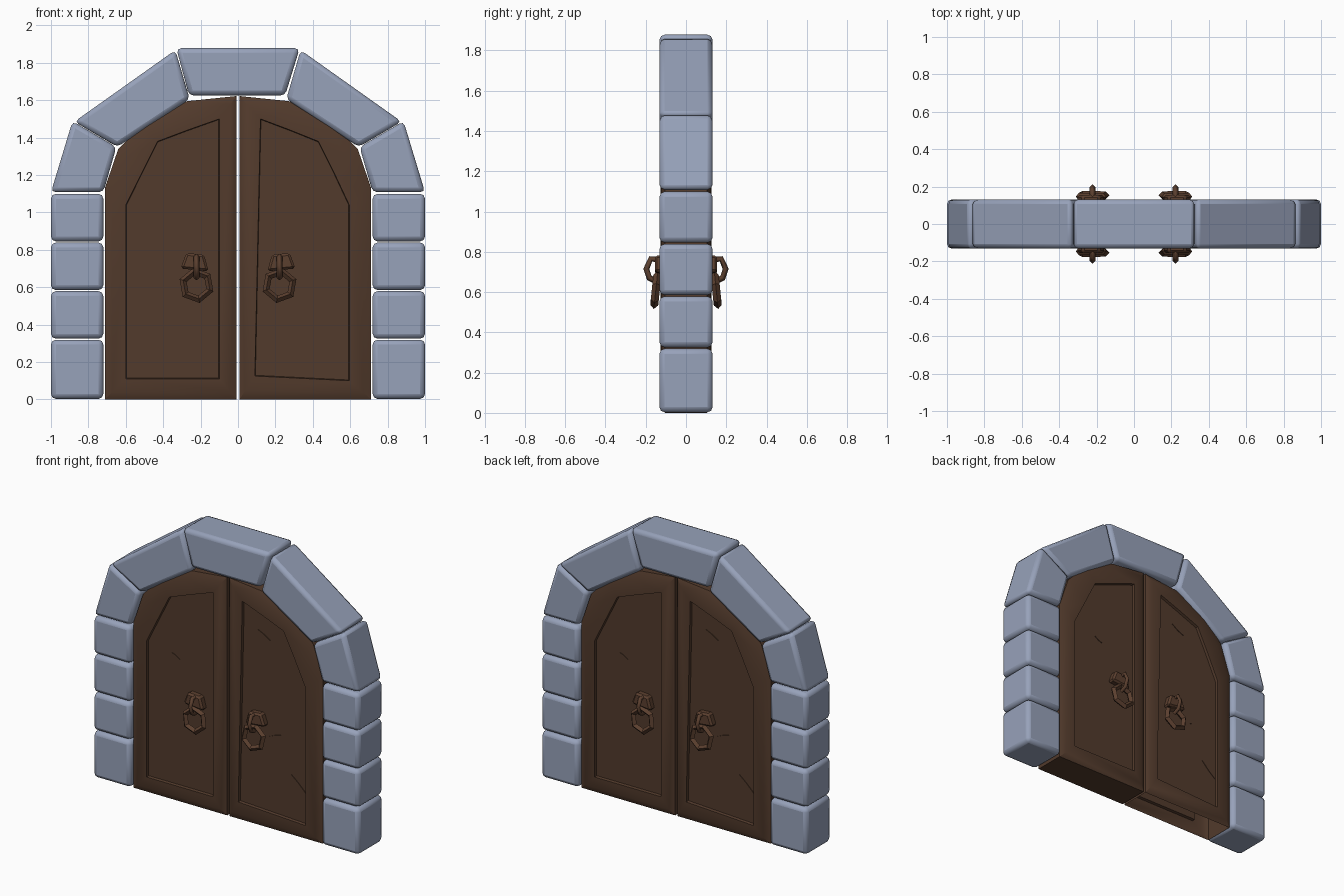
import bpy, bmesh
from math import pi, radians
from mathutils import Matrix, Vector

cube = bpy.data.objects.get("Cube")
if cube:
    bpy.data.objects.remove(cube, do_unlink=True)


def material(name, rgb):
    m = bpy.data.materials.new(name)
    m.use_nodes = True
    m.diffuse_color = (*rgb, 1)
    bsdf = m.node_tree.nodes["Principled BSDF"]
    bsdf.inputs["Base Color"].default_value = (*rgb, 1)
    bsdf.inputs["Roughness"].default_value = 0.8
    return m


STONE = material("blue_grey_stone", (0.31, 0.36, 0.49))
WOOD = material("dark_brown_wood", (0.085, 0.043, 0.025))
METAL = material("rusty_brown_metal", (0.105, 0.05, 0.028))


def finish(name, bm, mat, smooth=None, bevel=0, segments=2):
    """Turn a bmesh into an object with optional rounded edges."""
    bmesh.ops.recalc_face_normals(bm, faces=bm.faces)
    me = bpy.data.meshes.new(name)
    bm.to_mesh(me)
    bm.free()
    me.materials.append(mat)
    ob = bpy.data.objects.new(name, me)
    bpy.context.collection.objects.link(ob)
    if bevel:
        mod = ob.modifiers.new("round_edges", "BEVEL")
        mod.width, mod.segments = bevel, segments
    if smooth:
        bpy.ops.object.select_all(action="DESELECT")
        ob.select_set(True)
        bpy.context.view_layer.objects.active = ob
        bpy.ops.object.shade_smooth_by_angle(angle=radians(smooth))
    return ob


def loop(bm, pts, y):
    return [bm.verts.new((x, y, z)) for x, z in pts]


def bridge(bm, a, b):
    for i in range(len(a)):
        j = (i + 1) % len(a)
        bm.faces.new((a[i], a[j], b[j], b[i]))


def prism(pts, y0, y1):
    bm = bmesh.new()
    a, b = loop(bm, pts, y0), loop(bm, pts, y1)
    bm.faces.new(a)
    bm.faces.new(b)
    bridge(bm, a, b)
    return bm


def stone(name, pts):
    finish(name, prism(pts, -0.132, 0.132), STONE, 80, 0.026)


# Stone pillars and arch wedges, left and right
wedges = [
    [(1, 1.108), (0.72, 1.108), (0.65, 1.35), (0.885, 1.488)],
    [(0.875, 1.485), (0.645, 1.35), (0.258, 1.605), (0.335, 1.868)],
]
levels = [0.003, 0.325, 0.585, 0.845, 1.105]
for side, s in (("left", 1), ("right", -1)):
    for i in range(4):
        lo, hi = levels[i], levels[i + 1] - 0.006
        stone(f"{side}_pillar_stone_{i + 1}",
              [(s * 0.72, lo), (s, lo), (s, hi), (s * 0.72, hi)])
    for i, pts in enumerate(wedges):
        stone(f"{side}_arch_stone_{i + 1}", [(s * x, z) for x, z in pts])
stone("keystone", [(-0.33, 1.878), (0.33, 1.878), (0.252, 1.625), (-0.262, 1.625)])


# Doors: rounded rim around a sunken panel on both faces
outline = [(0.008, 0), (0.712, 0), (0.712, 1.13), (0.64, 1.34),
           (0.5, 1.48), (0.27, 1.595), (0.008, 1.622)]
panel_a = [(0.1, 0.11), (0.6, 0.11), (0.6, 1.04), (0.515, 1.21),
           (0.43, 1.38), (0.27, 1.44), (0.1, 1.5)]
panel_b = [(0.09, 0.125), (0.595, 0.1), (0.595, 1.04), (0.515, 1.21),
           (0.43, 1.38), (0.28, 1.44), (0.12, 1.5)]


def toward(a, b, t):
    return [tuple(Vector(p).lerp(Vector(q), t)) for p, q in zip(a, b)]


def door(side, s, front, back):
    bm = bmesh.new()
    rims = []
    for panel, d in ((front, -1), (back, 1)):
        mid = toward(outline, panel, 0.35)
        sunk = [(x + (0.35 - x) * 0.012, z + (0.8 - z) * 0.006) for x, z in panel]
        rings = []
        for pts, depth in ((outline, 0.105), (mid, 0.124), (panel, 0.126), (sunk, 0.108)):
            rings.append(loop(bm, [(s * x, z) for x, z in pts], d * depth))
        for a, b in zip(rings, rings[1:]):
            bridge(bm, a, b)
        bm.faces.new(rings[-1])
        rims.append(rings[0])
    bridge(bm, *rims)
    bmesh.ops.recalc_face_normals(bm, faces=bm.faces)
    if side == "right":  # this leaf is open underneath
        under = [f for f in bm.faces if f.normal.z < -0.99]
        bmesh.ops.delete(bm, geom=under, context="FACES_ONLY")
    finish(f"{side}_door", bm, WOOD, 35)


door("left", 1, panel_b, panel_a)
door("right", -1, panel_a, panel_b)


def place(ob, turn):
    ob.matrix_world = Matrix.Rotation(turn, 4, "Z") @ ob.matrix_world


# Knockers: tapered mount, arched hook and six-sided ring
def knocker(label, s, turn):
    cx = s * 0.222
    mount = [(cx + s * x, z) for x, z in
             ((-0.065, 0.685), (0.085, 0.7), (0.055, 0.782), (-0.04, 0.775))]
    place(finish(f"{label}_knocker_mount", prism(mount, -0.155, -0.1), METAL, 0, 0.012, 1), turn)

    cu = bpy.data.curves.new(f"{label}_knocker_hook", "CURVE")
    cu.dimensions = "3D"
    cu.bevel_depth, cu.bevel_resolution, cu.use_fill_caps = 0.015, 0, True
    path = [(-0.14, 0.76), (-0.175, 0.765), (-0.197, 0.715), (-0.182, 0.67), (-0.14, 0.65)]
    sp = cu.splines.new("POLY")
    sp.points.add(len(path) - 1)
    for p, (y, z) in zip(sp.points, path):
        p.co = (cx, y, z, 1)
    cu.materials.append(METAL)
    hook = bpy.data.objects.new(cu.name, cu)
    bpy.context.collection.objects.link(hook)
    place(hook, turn)

    bpy.ops.mesh.primitive_torus_add(major_segments=6, minor_segments=4,
                                     major_radius=0.076, minor_radius=0.02)
    ring = bpy.context.object
    ring.name = f"{label}_knocker_ring"
    ring.data.materials.append(METAL)
    ring.matrix_world = (Matrix.Translation((cx, -0.15, 0.61))
                         @ Matrix.Rotation(radians(84), 4, "X")
                         @ Matrix.Rotation(s * radians(20), 4, "Z"))
    place(ring, turn)


# Splits in the planks: thin slivers on the panels
def split(name, x0, z0, x1, z1, turn):
    mx, mz = (x0 + x1) / 2, (z0 + z1) / 2
    pts = [(x0, z0), (mx, mz - 0.006), (x1, z1), (mx, mz + 0.004)]
    place(finish(name, prism(pts, -0.112, -0.107), WOOD), turn)


for face, turn in (("front", 0), ("back", pi)):
    for s in (1, -1):
        knocker(f"{face}_{'left' if s > 0 else 'right'}", s, turn)
    split(f"{face}_upper_split", 0.23, 1.33, 0.32, 1.28, turn)
    split(f"{face}_lower_split", 0.48, 0.41, 0.59, 0.31, turn)
    split(f"{face}_middle_split", 0.3, 0.62, 0.41, 0.66, turn)
    split(f"{face}_side_split", -0.42, 1.0, -0.36, 0.97, turn)
